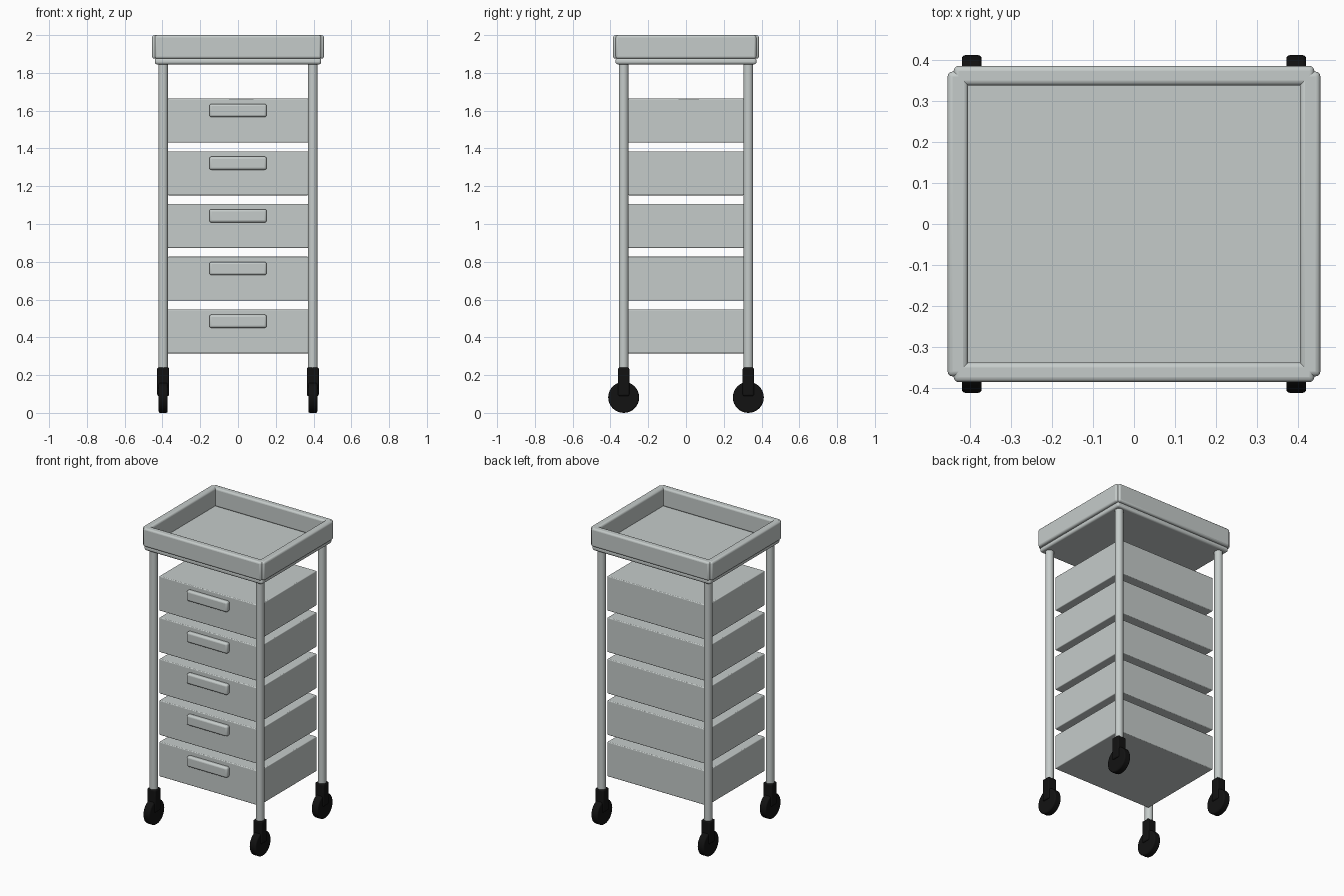
import bpy
import math

if "Cube" in bpy.data.objects:
    bpy.data.objects.remove(bpy.data.objects["Cube"], do_unlink=True)


def material(name, color):
    m = bpy.data.materials.new(name)
    m.use_nodes = True
    m.diffuse_color = color
    m.node_tree.nodes["Principled BSDF"].inputs["Base Color"].default_value = color
    return m


grey = material("pale grey", (0.56, 0.60, 0.59, 1))
black = material("black rubber", (0.006, 0.006, 0.006, 1))


def finish(name, mat, bevel=0, segments=3):
    ob = bpy.context.object
    ob.name = name
    ob.data.materials.append(mat)
    if bevel:
        mod = ob.modifiers.new("rounded edges", "BEVEL")
        mod.width = bevel
        mod.segments = segments
        mod.limit_method = "ANGLE"
        mod.angle_limit = math.radians(40)
    bpy.ops.object.shade_smooth_by_angle(angle=math.radians(35))
    return ob


def box(name, x, y, z, mat=grey, bevel=0.01):
    """Box from (min, max) pairs on each axis."""
    bpy.ops.mesh.primitive_cube_add(size=1, location=[sum(r) / 2 for r in (x, y, z)])
    ob = bpy.context.object
    ob.scale = [r[1] - r[0] for r in (x, y, z)]
    bpy.ops.object.transform_apply(location=False, rotation=False, scale=True)
    return finish(name, mat, bevel)


def cylinder(name, radius, depth, location, mat, axis="Z", bevel=0, sides=32):
    turn = (0, math.pi / 2, 0) if axis == "X" else (0, 0, 0)
    bpy.ops.mesh.primitive_cylinder_add(vertices=sides, radius=radius, depth=depth,
                                        location=location, rotation=turn)
    return finish(name, mat, bevel)


# Tray: floor slab with four overlapping rounded rims
box("tray_floor", (-0.44, 0.44), (-0.373, 0.373), (1.845, 1.878), bevel=0.012)
for s, side in ((-1, "right"), (1, "left")):
    box("tray_rim_" + side, sorted((s * 0.405, s * 0.455)), (-0.372, 0.372),
        (1.875, 2.0), bevel=0.012)
for s, side in ((-1, "front"), (1, "back")):
    box("tray_rim_" + side, (-0.44, 0.44), sorted((s * 0.338, s * 0.386)),
        (1.875, 2.0), bevel=0.012)

# Drawers with handles
for i in range(5):
    z = 0.315 + i * 0.279
    box(f"drawer_{i + 1}", (-0.372, 0.372), (-0.307, 0.307), (z, z + 0.233), bevel=0.005)
    box(f"drawer_handle_{i + 1}", (-0.152, 0.152), (-0.335, -0.3),
        (z + 0.135, z + 0.205), bevel=0.012)

# Posts and casters at the four corners
for sx, side in ((-1, "right"), (1, "left")):
    for sy, end in ((-1, "front"), (1, "back")):
        x, y = sx * 0.396, sy * 0.33
        tag = f"{end}_{side}"
        cylinder("post_" + tag, 0.026, 1.66, (x, y, 1.03), grey)
        box("caster_fork_" + tag, (x - 0.032, x + 0.032), (y - 0.03, y + 0.03),
            (0.09, 0.24), black, 0.008)
        cylinder("caster_wheel_" + tag, 0.082, 0.048, (x, y, 0.082), black, "X", 0.008)
